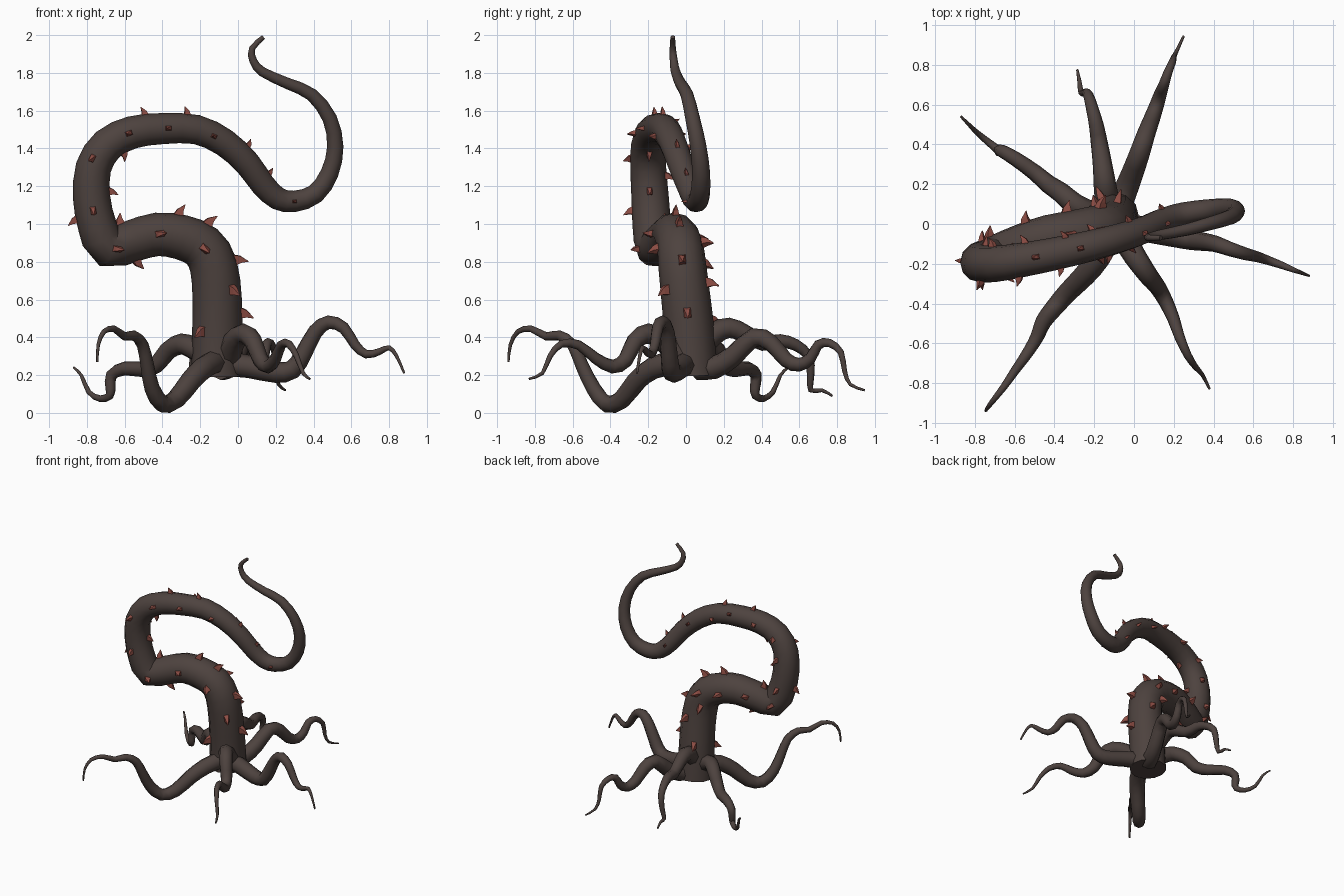
import bpy, bmesh, math
from mathutils import Vector

old = bpy.data.objects.get("Cube")
if old:
    bpy.data.objects.remove(old, do_unlink=True)


def make_material(name, color):
    mat = bpy.data.materials.new(name)
    mat.use_nodes = True
    mat.diffuse_color = (*color, 1)
    bsdf = next(n for n in mat.node_tree.nodes if n.type == 'BSDF_PRINCIPLED')
    bsdf.inputs["Base Color"].default_value = (*color, 1)
    bsdf.inputs["Roughness"].default_value = 0.8
    return mat


bark = make_material("dark brown bark", (0.075, 0.055, 0.049))
thorn_red = make_material("dull red thorn", (0.27, 0.075, 0.058))


def path_point(points, k):
    """Smooth position on the path at fractional point index k."""
    last = len(points) - 1
    i = min(int(k), last - 1)
    u = k - i
    a, b, c, d = (Vector(points[max(0, min(last, i + j))]) for j in (-1, 0, 1, 2))
    m, n = (c - a) / 2, (d - b) / 2
    return (b * (2 * u**3 - 3 * u**2 + 1) + m * (u**3 - 2 * u**2 + u)
            + c * (3 * u**2 - 2 * u**3) + n * (u**3 - u**2))


def path_frame(points, k, ref):
    """Centre, tangent and two cross directions at index k."""
    last = len(points) - 1
    ahead = path_point(points, min(last, k + 0.1))
    behind = path_point(points, max(0, k - 0.1))
    t = (ahead - behind).normalized()
    side = (ref - t * ref.dot(t)).normalized()
    return path_point(points, k), t, side, t.cross(side)


def finish(bm, name, mat, smooth):
    bmesh.ops.recalc_face_normals(bm, faces=bm.faces)
    mesh = bpy.data.meshes.new(name)
    bm.to_mesh(mesh)
    bm.free()
    mesh.materials.append(mat)
    obj = bpy.data.objects.new(name, mesh)
    bpy.context.collection.objects.link(obj)
    if smooth:
        bpy.ops.object.select_all(action='DESELECT')
        obj.select_set(True)
        bpy.context.view_layer.objects.active = obj
        bpy.ops.object.shade_smooth_by_angle(angle=math.radians(60))
    return obj


def bridge(bm, lower, upper):
    count = len(lower)
    for i in range(count):
        j = (i + 1) % count
        bm.faces.new((lower[i], lower[j], upper[j], upper[i]))


def tube(name, points, radius, sides, ref, steps=2):
    """Tapered tube along a smooth path, closed at both ends."""
    bm = bmesh.new()
    total = (len(points) - 1) * steps
    rings = []
    for s in range(total + 1):
        c, t, a, b = path_frame(points, s / steps, ref)
        r = radius(s / total)
        angles = [math.tau * i / sides for i in range(sides)]
        rings.append([bm.verts.new(c + (a * math.cos(w) + b * math.sin(w)) * r)
                      for w in angles])
    for lower, upper in zip(rings, rings[1:]):
        bridge(bm, lower, upper)
    bm.faces.new(rings[0])
    bm.faces.new(rings[-1])
    return finish(bm, name, bark, True)


# Main tentacle: rises, kinks back, loops over and curls up to the tip
trunk = [
    (-.11, .03, .195), (-.11, .02, .4), (-.11, 0, .6), (-.13, -.02, .78),
    (-.19, -.03, .88), (-.3, -.05, .93), (-.43, -.07, .945), (-.56, -.11, .91),
    (-.69, -.16, .875), (-.745, -.18, .99), (-.775, -.19, 1.14), (-.765, -.2, 1.3),
    (-.69, -.2, 1.42), (-.56, -.18, 1.485), (-.4, -.15, 1.505), (-.22, -.11, 1.5),
    (-.07, -.07, 1.43), (.05, -.03, 1.32), (.13, .01, 1.21), (.21, .04, 1.135),
    (.3, .06, 1.12), (.41, .075, 1.16), (.485, .08, 1.27), (.515, .065, 1.41),
    (.485, .035, 1.56), (.39, .005, 1.685), (.26, -.03, 1.745), (.13, -.055, 1.805),
    (.08, -.065, 1.865), (.075, -.07, 1.93), (.135, -.07, 1.99)]
front = Vector((0, -1, 0))


def trunk_radius(f):
    return .137 - .125 * f ** 1.08


tube("main_tentacle", trunk, trunk_radius, 12, front)


# Root tentacles, each waving outward from the foot
def root(name, points):
    span = Vector(points[-1]) - Vector(points[0])
    ref = span.cross(Vector((0, 0, 1))).normalized()
    tube(name, points, lambda f: .006 + .06 * (1 - f) ** 1.1, 8, ref)


root("front_right_root", [
    (-.12, -.05, .27), (-.18, -.17, .24), (-.25, -.26, .17), (-.33, -.34, .07),
    (-.4, -.42, .047), (-.455, -.49, .13), (-.48, -.55, .25), (-.505, -.6, .36),
    (-.55, -.67, .41), (-.6, -.74, .405), (-.655, -.82, .445), (-.71, -.89, .43),
    (-.74, -.93, .36), (-.745, -.94, .27)])
root("front_left_root", [
    (-.05, -.03, .3), (-.02, -.12, .38), (.03, -.2, .42), (.08, -.27, .38),
    (.12, -.32, .28), (.16, -.39, .245), (.2, -.48, .29), (.23, -.57, .36),
    (.27, -.66, .365), (.31, -.72, .3), (.345, -.76, .21), (.38, -.83, .18)])
root("left_root", [
    (-.06, 0, .26), (.06, -.03, .245), (.2, -.06, .215), (.29, -.08, .23),
    (.35, -.09, .32), (.41, -.1, .43), (.48, -.125, .48), (.56, -.15, .45),
    (.62, -.165, .36), (.68, -.185, .31), (.75, -.21, .325), (.8, -.23, .345),
    (.84, -.245, .3), (.88, -.26, .21)])
root("back_left_root", [
    (-.09, .06, .24), (-.05, .15, .24), (-.01, .25, .3), (.03, .36, .4),
    (.06, .45, .37), (.09, .53, .28), (.115, .6, .255), (.135, .66, .29),
    (.15, .7, .36), (.17, .76, .37), (.195, .82, .32), (.2, .84, .22),
    (.215, .87, .15), (.25, .945, .12)])
root("back_root", [
    (-.12, .06, .33), (-.14, .15, .42), (-.15, .23, .45), (-.16, .31, .42),
    (-.175, .41, .37), (-.19, .5, .38), (-.21, .58, .36), (-.23, .65, .3),
    (-.245, .66, .2), (-.265, .66, .12), (-.275, .72, .12), (-.285, .775, .09)])
root("back_right_root", [
    (-.14, .02, .29), (-.23, .06, .34), (-.3, .1, .365), (-.37, .16, .33),
    (-.43, .2, .255), (-.5, .26, .23), (-.6, .33, .235), (-.67, .37, .2),
    (-.675, .365, .13), (-.68, .37, .09), (-.73, .41, .075), (-.79, .46, .11),
    (-.83, .5, .2), (-.87, .54, .24)])

# Thorns: hooked spikes set by path index, grouped by facing angle in degrees
thorn_groups = {
    0: (4, 6.1, 7.9, 9.6, 12.8, 14.1, 15.5, 19.9),
    -15: (11.3,),
    -38: (1.2,),
    40: (2.3,),
    90: (1.65, 3, 4.3, 5.3, 7.2, 10.2, 12.4),
    -90: (7.1, 9.4, 13.5, 14.7, 16.6, 17.8),
    165: (2.4, 3.9, 6.6, 10.7, 15.2),
    185: (5.2, 8.1, 9.2, 11.9, 13.2, 16.4, 18.2),
    205: (1.4, 3.2, 14.4)}
bm = bmesh.new()
for angle, places in thorn_groups.items():
    for k in places:
        c, t, a, b = path_frame(trunk, k, front)
        w = math.radians(angle)
        out = a * math.cos(w) + b * math.sin(w)
        across = t.cross(out)
        r = trunk_radius(k / (len(trunk) - 1))
        size = r * .5
        foot = c + out * r * .88

        def ring(height, back, width):
            centre = foot + (out * height - t * back) * size
            return [bm.verts.new(centre + (t * p * .45 + across * q * .32) * width * size)
                    for p, q in ((1, 1), (-1, 1), (-1, -1), (1, -1))]

        rings = [ring(0, 0, 1), ring(.6, .1, .65), ring(1.15, .45, .08)]
        bridge(bm, rings[0], rings[1])
        bridge(bm, rings[1], rings[2])
        bm.faces.new(rings[0])
        bm.faces.new(rings[2])
finish(bm, "thorns", thorn_red, False)
